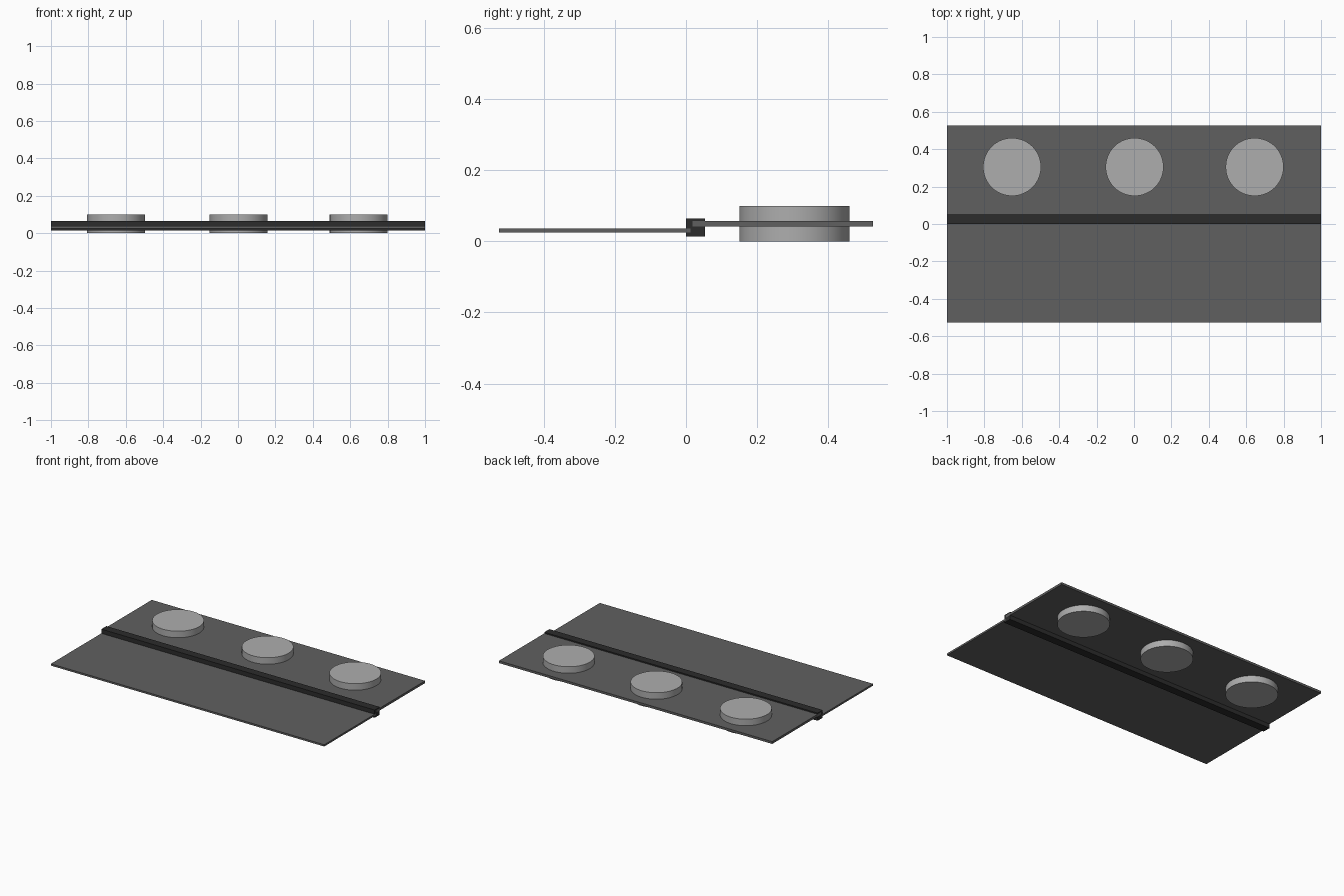
import bpy
import bmesh
import math

cube = bpy.data.objects.get("Cube")
if cube:
    bpy.data.objects.remove(cube, do_unlink=True)


def material(name, grey):
    mat = bpy.data.materials.new(name)
    mat.use_nodes = True
    colour = (grey, grey, grey, 1)
    mat.diffuse_color = colour
    mat.node_tree.nodes["Principled BSDF"].inputs["Base Color"].default_value = colour
    return mat


panel_grey = material("panel_grey", 0.117)
joint_black = material("joint_black", 0.025)
disc_grey = material("disc_grey", 0.42)


def extrude_along_x(name, profile, mat):
    """Sweep a (y, z) outline across the full width."""
    bm = bmesh.new()
    face = bm.faces.new([bm.verts.new((-1, y, z)) for y, z in profile])
    swept = bmesh.ops.extrude_face_region(bm, geom=[face])
    verts = [v for v in swept["geom"] if isinstance(v, bmesh.types.BMVert)]
    bmesh.ops.translate(bm, verts=verts, vec=(2, 0, 0))
    bmesh.ops.recalc_face_normals(bm, faces=bm.faces)
    mesh = bpy.data.meshes.new(name)
    bm.to_mesh(mesh)
    bm.free()
    mesh.materials.append(mat)
    obj = bpy.data.objects.new(name, mesh)
    bpy.context.collection.objects.link(obj)
    return obj


def slab(name, y0, y1, z0, z1):
    return extrude_along_x(name, [(y0, z0), (y1, z0), (y1, z1), (y0, z1)], panel_grey)


# Two thin panels at different heights
FRONT_LOW, FRONT_TOP, FRONT_END = 0.025, 0.037, 0.0125
REAR_LOW, REAR_TOP, REAR_END = 0.042, 0.057, 0.018
slab("front_panel", -0.527, FRONT_END, FRONT_LOW, FRONT_TOP)
slab("rear_panel", REAR_END, 0.527, REAR_LOW, REAR_TOP)

# Joining strip with a slot on each side for a panel
BACK, LOW, TOP = 0.053, 0.014, 0.065
extrude_along_x("joining_strip", [
    (0, LOW), (BACK, LOW),
    (BACK, REAR_LOW), (REAR_END, REAR_LOW), (REAR_END, REAR_TOP), (BACK, REAR_TOP),
    (BACK, TOP), (0, TOP),
    (0, FRONT_TOP), (FRONT_END, FRONT_TOP), (FRONT_END, FRONT_LOW), (0, FRONT_LOW),
], joint_black)

# Three discs passing through the rear panel
for side, x in (("right", -0.652), ("middle", 0.003), ("left", 0.645)):
    bpy.ops.mesh.primitive_cylinder_add(vertices=64, radius=0.155, depth=0.1,
                                        location=(x, 0.305, 0.05))
    disc = bpy.context.object
    disc.name = side + "_disc"
    disc.data.materials.append(disc_grey)
    bpy.ops.object.shade_smooth_by_angle(angle=math.radians(30))
